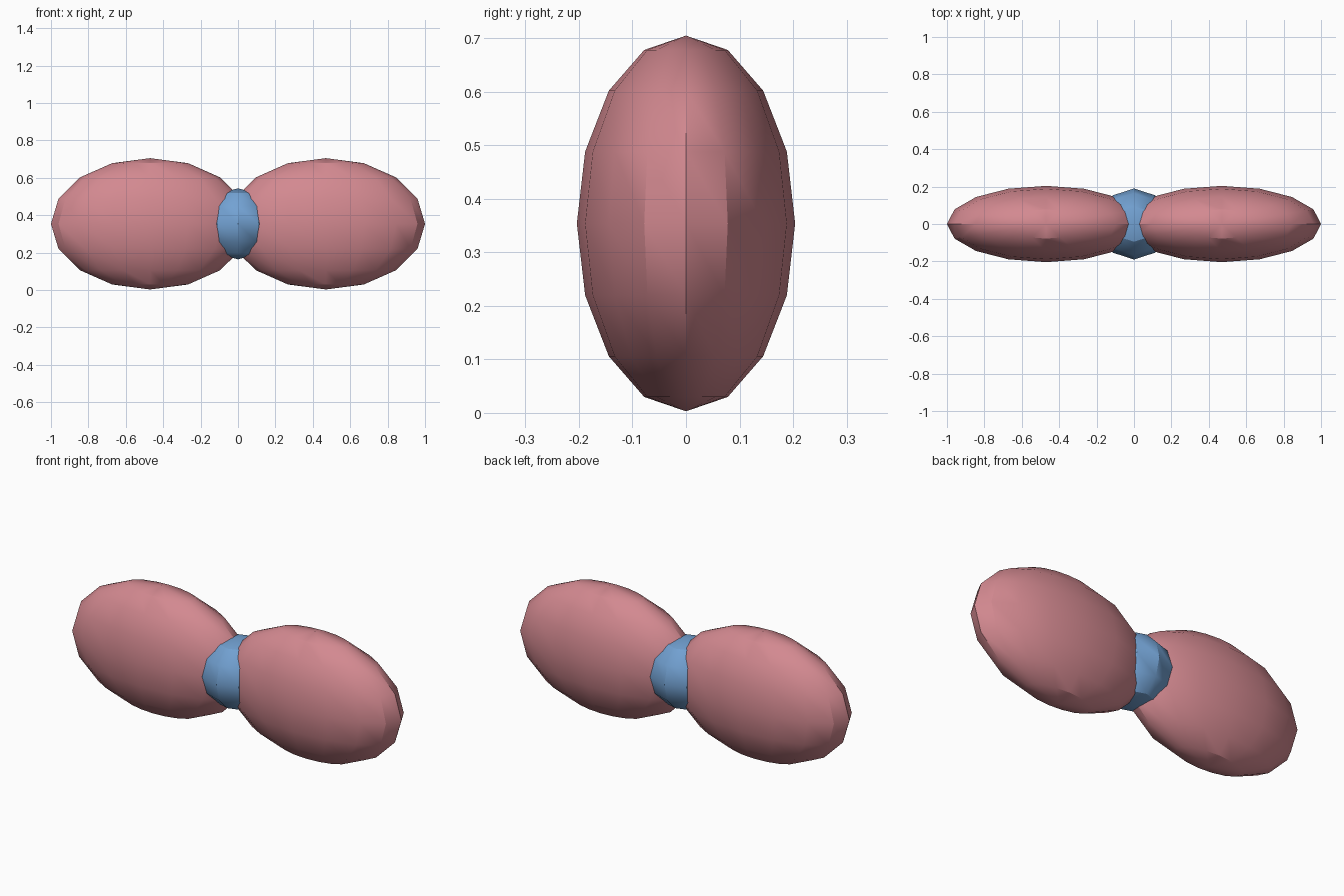
import bpy, bmesh, math
from mathutils import Matrix

cube = bpy.data.objects.get("Cube")
if cube:
    bpy.data.objects.remove(cube, do_unlink=True)

MID_Z = 0.354


def material(name, rgb):
    mat = bpy.data.materials.new(name)
    mat.use_nodes = True
    color = (*rgb, 1.0)
    mat.diffuse_color = color
    mat.node_tree.nodes["Principled BSDF"].inputs["Base Color"].default_value = color
    return mat


def ellipsoid(name, x, radii, segments, rings, mat):
    """Low-poly ellipsoid with upright poles and a vertex row on the front."""
    bm = bmesh.new()
    bmesh.ops.create_uvsphere(bm, u_segments=segments, v_segments=rings, radius=1.0)
    # Turn the first meridian to the front for any segment count
    first = max(bm.verts, key=lambda v: v.co.xy.length).co
    turn = -math.pi / 2 - math.atan2(first.y, first.x)
    bm.transform(Matrix.Diagonal((*radii, 1.0)) @ Matrix.Rotation(turn, 4, "Z"))
    mesh = bpy.data.meshes.new(name)
    bm.to_mesh(mesh)
    bm.free()
    mesh.materials.append(mat)
    obj = bpy.data.objects.new(name, mesh)
    obj.location = (x, 0, MID_Z)
    bpy.context.collection.objects.link(obj)
    bpy.ops.object.select_all(action="DESELECT")
    obj.select_set(True)
    bpy.context.view_layer.objects.active = obj
    bpy.ops.object.shade_smooth_by_angle(angle=math.radians(30))
    return obj


pink = material("dusty pink", (0.65, 0.25, 0.28))
blue = material("soft blue", (0.17, 0.36, 0.65))

# Two flattened bow lobes
for side, sign in (("left", 1), ("right", -1)):
    ellipsoid(side + "_bow_lobe", sign * 0.47, (0.53, 0.204, 0.351), 16, 8, pink)

# Round knot between them
ellipsoid("bow_knot", 0, (0.19, 0.19, 0.19), 10, 6, blue)
